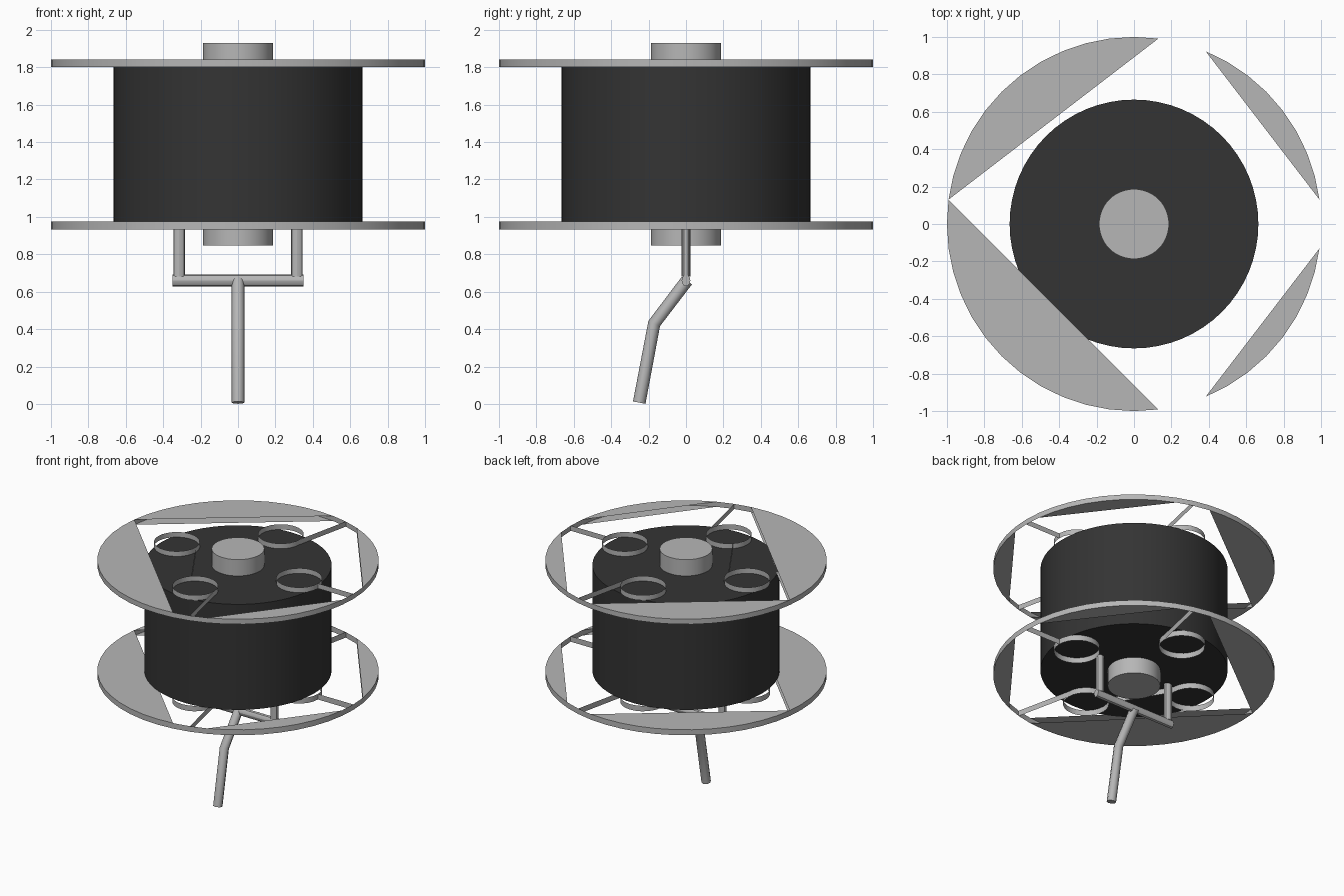
import bpy, bmesh
from math import radians, cos, sin
from mathutils import Vector

cube = bpy.data.objects.get("Cube")
if cube:
    bpy.data.objects.remove(cube, do_unlink=True)


def material(name, value):
    mat = bpy.data.materials.new(name)
    mat.use_nodes = True
    colour = (value, value, value, 1)
    mat.diffuse_color = colour
    bsdf = mat.node_tree.nodes["Principled BSDF"]
    bsdf.inputs["Base Color"].default_value = colour
    bsdf.inputs["Roughness"].default_value = 0.6
    return mat


GREY = material("light grey metal", 0.47)
BLACK = material("matte black", 0.034)


def smooth(obj):
    bpy.ops.object.select_all(action="DESELECT")
    obj.select_set(True)
    bpy.context.view_layer.objects.active = obj
    bpy.ops.object.shade_smooth_by_angle(angle=radians(30))


def cylinder(name, radius, start, end, mat, sides=48, squash=(1, 1)):
    """Capped cylinder between two points."""
    a, b = Vector(start), Vector(end)
    bpy.ops.mesh.primitive_cylinder_add(vertices=sides, radius=radius,
                                        depth=(b - a).length, location=(a + b) / 2)
    obj = bpy.context.object
    obj.name = name
    obj.rotation_euler = (b - a).to_track_quat("Z", "Y").to_euler()
    obj.scale = (*squash, 1)
    obj.data.materials.append(mat)
    smooth(obj)


# Flange: thin rim, four corner plates, four hole collars and slim webs
STEP = 7.5
HOLE_R, HOLE_D = 0.163, 0.53


def on_circle(degrees, radius=1.0, centre=(0, 0)):
    t = radians(degrees)
    return (centre[0] + radius * cos(t), centre[1] + radius * sin(t))


def flange(name, z0, z1):
    bm = bmesh.new()

    def wall(points, closed=True):
        low = [bm.verts.new((x, y, z0)) for x, y in points]
        high = [bm.verts.new((x, y, z1)) for x, y in points]
        n = len(points)
        for i in range(n if closed else n - 1):
            j = (i + 1) % n
            bm.faces.new((low[i], low[j], high[j], high[i]))

    wall([on_circle(i * STEP) for i in range(48)])

    # Collars around the holes, facing inwards
    holes = [on_circle(q * 90, HOLE_D) for q in range(4)]
    for centre in holes:
        wall([on_circle(-i * 15, HOLE_R, centre) for i in range(24)])

    # Webs tying the collars to the rim and to each other
    for centre, rim_angle in zip((holes[0], holes[1], holes[3]), (0, 75, -75)):
        wall([on_circle(0, HOLE_R, centre), on_circle(rim_angle)], closed=False)
    wall([on_circle(0, HOLE_R, holes[2]), on_circle(135, HOLE_R, holes[3])], closed=False)

    # Plates cut off by a chord, on both levels
    for first, last in ((7.5, 67.5), (82.5, 172.5), (172.5, 277.5), (292.5, 352.5)):
        count = round((last - first) / STEP)
        arc = [on_circle(first + i * STEP) for i in range(count + 1)]
        bm.faces.new([bm.verts.new((x, y, z1)) for x, y in arc])
        bm.faces.new([bm.verts.new((x, y, z0)) for x, y in reversed(arc)])

    mesh = bpy.data.meshes.new(name)
    bm.to_mesh(mesh)
    bm.free()
    mesh.materials.append(GREY)
    obj = bpy.data.objects.new(name, mesh)
    bpy.context.collection.objects.link(obj)
    smooth(obj)


flange("lower_flange", 0.932, 0.975)
flange("upper_flange", 1.802, 1.842)

# Wound drum and its hubs
cylinder("drum", 0.665, (0, 0, 0.975), (0, 0, 1.802), BLACK, sides=64)
cylinder("upper_hub", 0.187, (0, 0, 1.79), (0, 0, 1.93), GREY)
cylinder("lower_hub", 0.187, (0, 0, 0.848), (0, 0, 0.985), GREY)

# Yoke: two flattened posts and a cross bar
for side, x in (("left", 0.315), ("right", -0.315)):
    cylinder(side + "_post", 0.031, (x, 0, 0.68), (x, 0, 0.975), GREY, 12, (1, 0.75))
bpy.ops.mesh.primitive_cylinder_add(vertices=12, radius=0.031, depth=0.70,
                                    location=(0, 0, 0.66), rotation=(0, radians(90), 0))
bar = bpy.context.object
bar.name = "cross_bar"
bar.scale = (1, 0.75, 1)
bar.data.materials.append(GREY)
smooth(bar)

# Bent handle rod
curve = bpy.data.curves.new("handle_rod", "CURVE")
curve.dimensions = "3D"
curve.bevel_depth = 0.034
curve.bevel_resolution = 2
curve.use_fill_caps = True
path = curve.splines.new("POLY")
path.points.add(2)
for point, (y, z) in zip(path.points, ((0.005, 0.66), (-0.17, 0.43), (-0.25, 0.007))):
    point.co = (0, y, z, 1)
curve.materials.append(GREY)
rod = bpy.data.objects.new("handle_rod", curve)
bpy.context.collection.objects.link(rod)
